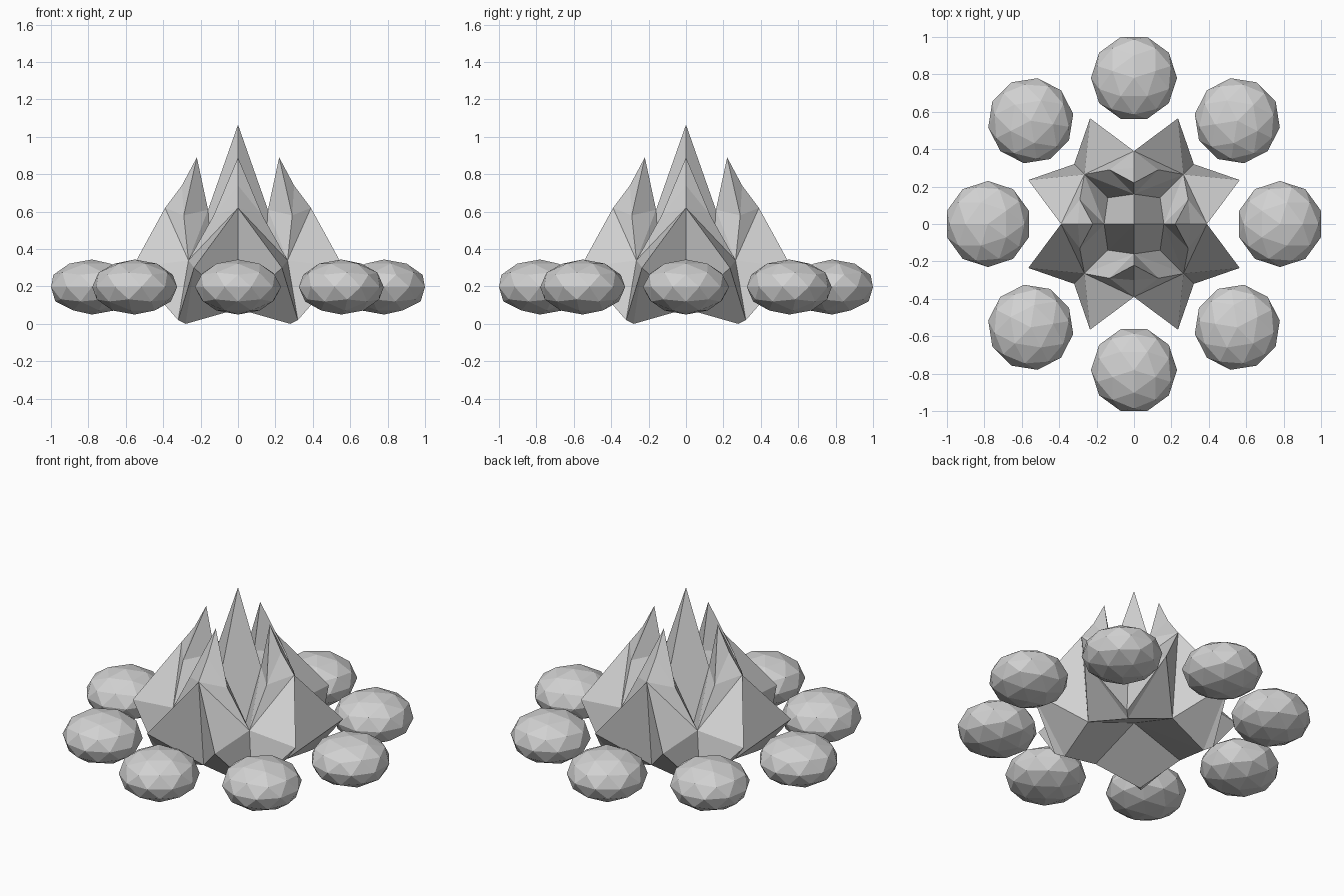
import bpy, bmesh, math
from mathutils import Matrix, Vector

old = bpy.data.objects.get("Cube")
if old:
    bpy.data.objects.remove(old, do_unlink=True)

# One plain grey for everything
grey = bpy.data.materials.new("plain_grey")
grey.use_nodes = True
colour = (0.64, 0.64, 0.64, 1)
grey.diffuse_color = colour
grey.node_tree.nodes["Principled BSDF"].inputs["Base Color"].default_value = colour


def finish(bm, name):
    bmesh.ops.recalc_face_normals(bm, faces=bm.faces)
    mesh = bpy.data.meshes.new(name)
    bm.to_mesh(mesh)
    bm.free()
    mesh.materials.append(grey)
    obj = bpy.data.objects.new(name, mesh)
    bpy.context.collection.objects.link(obj)
    return obj


# Crystal cluster: corner points of one eighth, from the x axis to the diagonal
points = {
    "apex": (0, 0, 1.065),
    "peak": (0.22, 0, 0.89),
    "ridge": (0.3, 0, 0.74),
    "crest": (0.39, 0, 0.62),
    "star": (0.565, 0.235, 0.3),
    "shoulder": (0.29, 0.13, 0.58),
    "notch": (0.16, 0, 0.61),
    "valley": (0.14, 0.14, 0.27),
    "gap": (0.265, 0.265, 0.34),
    "toe": (0.32, 0.32, 0.02),
    "foot": (0.28, 0.28, 0),
    "hem": (0.34, 0, 0.08),
    "hollow": (0, 0, 0.2),
}
faces = [
    "peak ridge shoulder", "ridge crest shoulder", "crest gap shoulder",
    "crest star gap", "star toe gap",                 # outer petal side
    "peak shoulder notch", "notch shoulder gap", "notch gap valley",
    "apex notch valley",                              # inner valley and spire
    "crest hem star", "star hem foot", "star foot toe",
    "hem hollow foot",                                # front cleft and underside
]

bm = bmesh.new()
for quarter in range(4):
    turn = Matrix.Rotation(quarter * math.pi / 2, 3, "Z")
    for side in (1, -1):
        verts = {k: bm.verts.new(turn @ Vector((x, y * side, z)))
                 for k, (x, y, z) in points.items()}
        for f in faces:
            bm.faces.new([verts[k] for k in f.split()])
bmesh.ops.remove_doubles(bm, verts=bm.verts, dist=0.001)
finish(bm, "crystal_cluster")

# Ring of flattened faceted stones
for i in range(8):
    bm = bmesh.new()
    bmesh.ops.create_icosphere(bm, subdivisions=2, radius=0.23)
    bmesh.ops.scale(bm, vec=(1, 1, 0.64), verts=bm.verts)
    stone = finish(bm, f"stone_{i + 1}")
    angle = i * math.pi / 4
    stone.location = (0.781 * math.cos(angle), 0.781 * math.sin(angle), 0.197)
    stone.rotation_euler.z = angle
